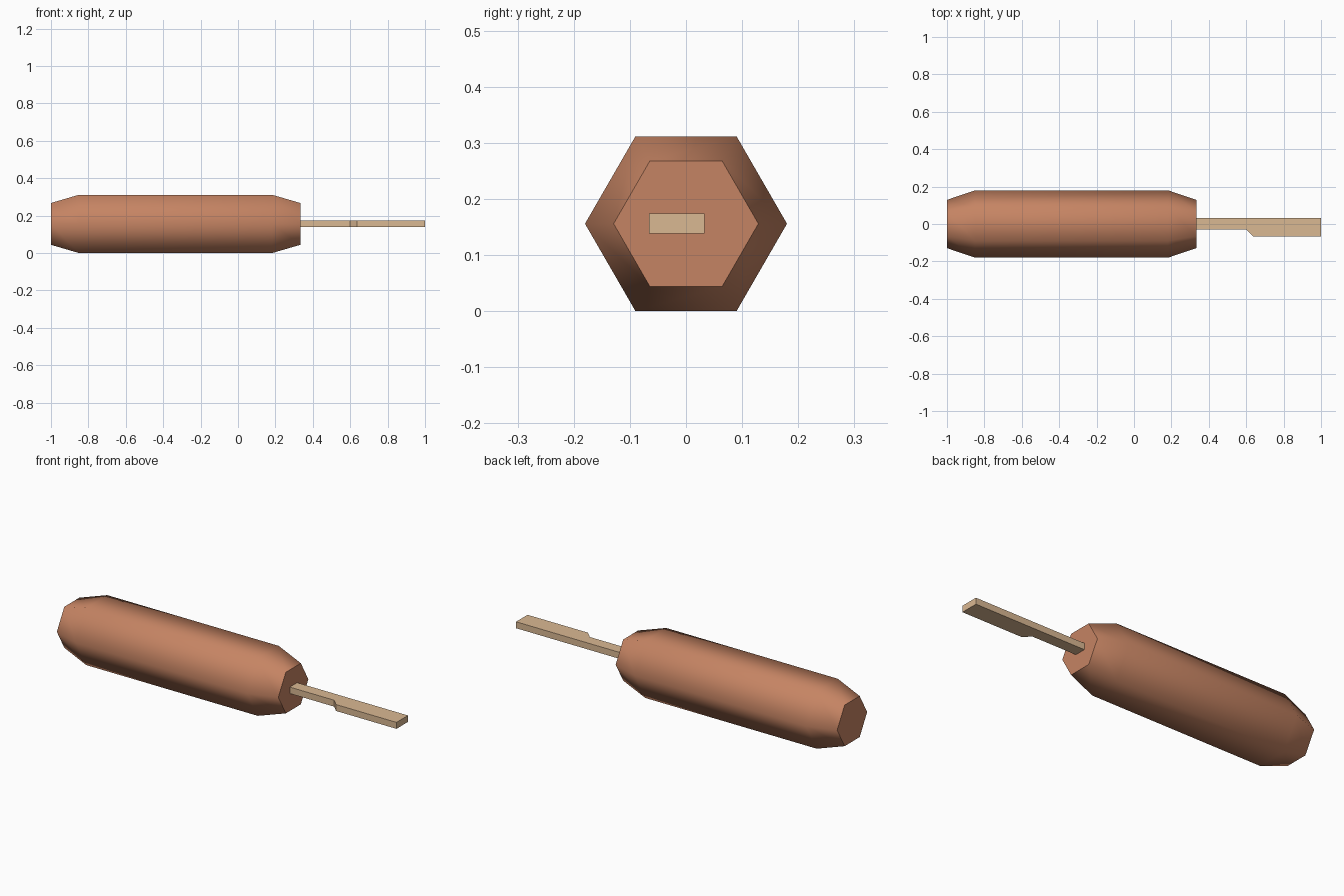
import bpy, bmesh
from math import sin, cos, pi, radians

if "Cube" in bpy.data.objects:
    bpy.data.objects.remove(bpy.data.objects["Cube"])

CZ = 0.156  # height of the tool's long axis


def material(name, color):
    m = bpy.data.materials.new(name)
    m.diffuse_color = color
    m.use_nodes = True
    m.node_tree.nodes["Principled BSDF"].inputs["Base Color"].default_value = m.diffuse_color
    return m


def make_object(name, bm, mat):
    bmesh.ops.recalc_face_normals(bm, faces=bm.faces)
    mesh = bpy.data.meshes.new(name)
    bm.to_mesh(mesh)
    bm.free()
    mesh.materials.append(mat)
    ob = bpy.data.objects.new(name, mesh)
    bpy.context.collection.objects.link(ob)
    return ob


# Handle: hexagonal bar with tapered ends, lofted through four rings
bm = bmesh.new()
rings = []
for x, r in ((-1.0, 0.129), (-0.85, 0.18), (0.182, 0.18), (0.333, 0.129)):
    rings.append([bm.verts.new((x, r * cos(i * pi / 3), CZ + r * sin(i * pi / 3)))
                  for i in range(6)])
for a, b in zip(rings, rings[1:]):
    for i in range(6):
        j = (i + 1) % 6
        bm.faces.new((a[i], a[j], b[j], b[i]))
bm.faces.new(rings[0])
bm.faces.new(rings[-1])
handle = make_object("handle", bm, material("handle_brown", (0.56, 0.23, 0.125, 1)))

# Smooth sides, crisp end caps
bpy.context.view_layer.objects.active = handle
handle.select_set(True)
bpy.ops.object.shade_smooth_by_angle(angle=radians(66))

# Blade: flat stepped outline extruded upwards
outline = [(0.33, 0.033), (0.33, -0.03), (0.6, -0.03),
           (0.636, -0.066), (1.0, -0.066), (1.0, 0.033)]
bm = bmesh.new()
base = bm.faces.new([bm.verts.new((x, y, 0.139)) for x, y in outline])
ext = bmesh.ops.extrude_face_region(bm, geom=[base])
top = [v for v in ext["geom"] if isinstance(v, bmesh.types.BMVert)]
bmesh.ops.translate(bm, verts=top, vec=(0, 0, 0.035))
make_object("blade", bm, material("blade_tan", (0.7, 0.48, 0.29, 1)))
